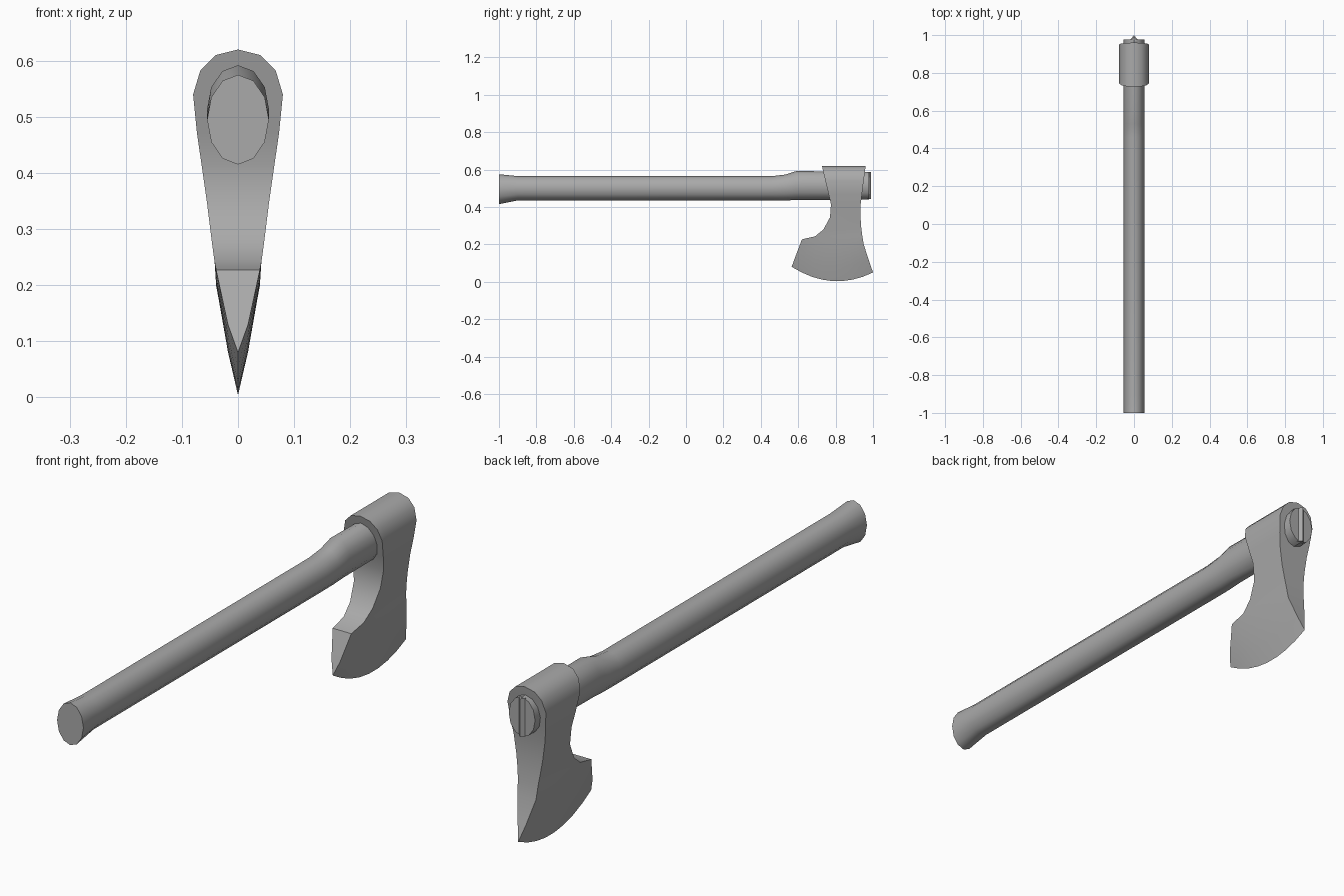
import bpy, bmesh
from math import sin, cos, pi, radians

cube = bpy.data.objects.get("Cube")
if cube:
    bpy.data.objects.remove(cube, do_unlink=True)

# One plain grey for the whole tool
grey = bpy.data.materials.new("plain grey")
grey.use_nodes = True
colour = (0.4, 0.4, 0.4, 1)
grey.diffuse_color = colour
grey.node_tree.nodes["Principled BSDF"].inputs["Base Color"].default_value = colour


def finish(bm, name, angle=40):
    bmesh.ops.remove_doubles(bm, verts=bm.verts, dist=0.0005)
    bmesh.ops.recalc_face_normals(bm, faces=bm.faces)
    mesh = bpy.data.meshes.new(name)
    bm.to_mesh(mesh)
    bm.free()
    mesh.materials.append(grey)
    ob = bpy.data.objects.new(name, mesh)
    bpy.context.collection.objects.link(ob)
    bpy.ops.object.select_all(action='DESELECT')
    bpy.context.view_layer.objects.active = ob
    ob.select_set(True)
    bpy.ops.object.shade_smooth_by_angle(angle=radians(angle))
    return ob


def bridge(bm, a, b, closed=False):
    n = len(a)
    for i in range(n if closed else n - 1):
        j = (i + 1) % n
        bm.faces.new((a[i], a[j], b[j], b[i]))


# Handle: oval rings along y, given as (y, bottom, top)
bm = bmesh.new()
stations = [(-1, .415, .575), (-.9, .435, .565), (.46, .435, .565),
            (.53, .435, .573), (.59, .437, .592), (.978, .44, .588)]
rings = []
for y, low, high in stations:
    mid, r = (low + high) / 2, (high - low) / 2
    rings.append([bm.verts.new((.055 * sin(k * pi / 6), y, mid + r * cos(k * pi / 6)))
                  for k in range(12)])
for a, b in zip(rings, rings[1:]):
    bridge(bm, a, b, True)
bm.faces.new(rings[0])
bm.faces.new(rings[-1])
finish(bm, "handle")

# Head: rows from poll to cutting edge,
# (front y, front z, back y, back z, half width, downward bow)
rows = [(.727, .62, .96, .62, 0, 0), (.729, .61, .959, .61, .04, 0),
        (.735, .583, .956, .583, .067, 0), (.745, .54, .95, .54, .08, 0),
        (.762, .47, .941, .47, .073, 0), (.775, .415, .934, .415, .065, 0),
        (.77, .345, .933, .345, .055, 0), (.735, .28, .937, .29, .047, 0),
        (.69, .243, .942, .25, .042, 0), (.62, .227, .95, .2, .039, .01),
        (.583, .13, .978, .113, .018, .04), (.565, .08, 1, .05, 0, .061)]
bm = bmesh.new()
cols = 8
sides = {}
for s in (-1, 1):
    grid = []
    for fy, fz, by, bz, w, bow in rows:
        grid.append([bm.verts.new((s * w, fy + (by - fy) * t,
                                   fz + (bz - fz) * t - bow * 4 * t * (1 - t)))
                     for t in (c / cols for c in range(cols + 1))])
    for a, b in zip(grid, grid[1:]):
        bridge(bm, a, b)
    sides[s] = grid
# Front and back strips joining the two cheeks
for c in (0, cols):
    left, right = ([row[c] for row in sides[s]] for s in (1, -1))
    bridge(bm, left, right)
bmesh.ops.dissolve_degenerate(bm, dist=0.0005, edges=bm.edges)
finish(bm, "axe_head")

# Wedge: upright ridge driven into the end of the handle
bm = bmesh.new()
ends = [[bm.verts.new((x, y, z)) for x, y in ((-.012, .97), (-.012, .978), (0, .99),
                                              (.012, .978), (.012, .97))]
        for z in (.442, .586)]
bridge(bm, *ends, closed=True)
for end in ends:
    bm.faces.new(end)
finish(bm, "wedge", 20)
